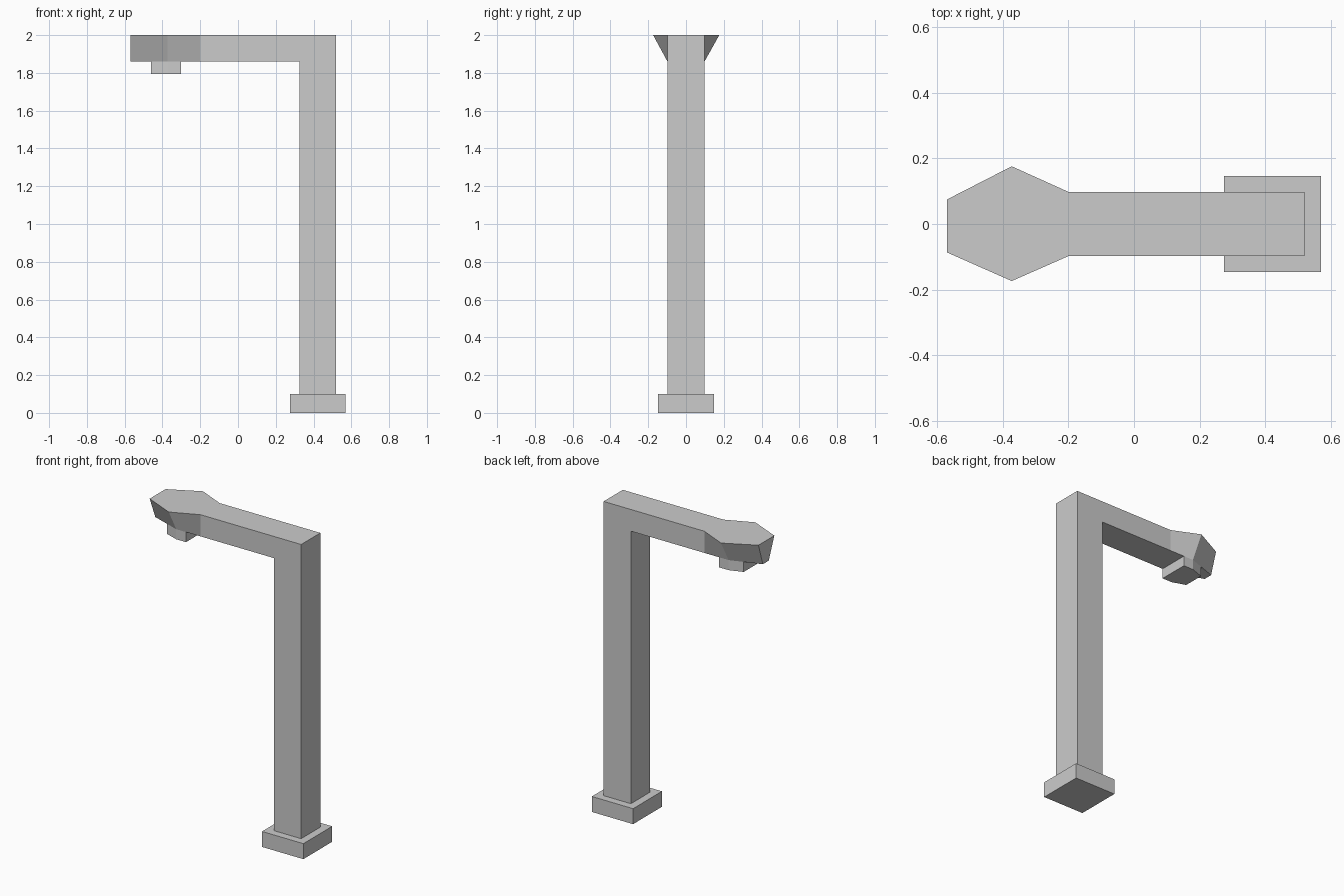
import bpy, bmesh

if "Cube" in bpy.data.objects:
    bpy.data.objects.remove(bpy.data.objects["Cube"])


def finish(bm, name):
    bmesh.ops.recalc_face_normals(bm, faces=bm.faces)
    mesh = bpy.data.meshes.new(name)
    bm.to_mesh(mesh)
    bm.free()
    obj = bpy.data.objects.new(name, mesh)
    bpy.context.collection.objects.link(obj)
    return obj


def prism(name, outline, z0, z1):
    bm = bmesh.new()
    face = bm.faces.new([bm.verts.new((x, y, z0)) for x, y in outline])
    top = bmesh.ops.extrude_face_region(bm, geom=[face], use_keep_orig=True)["geom"]
    for v in top:
        if isinstance(v, bmesh.types.BMVert):
            v.co.z = z1
    return finish(bm, name)


# Square foot
prism("base_plate", [(0.275, -0.147), (0.57, -0.147), (0.57, 0.147), (0.275, 0.147)], 0, 0.1)

# Lamp head, arm and post: cross-sections along x
# (x, top front y, top back y, bottom half width)
W, TOP, UNDER = 0.098, 2.0, 1.86
sections = [
    (-0.57, -0.087, 0.075, 0.03),
    (-0.373, -0.174, 0.176, W),
    (-0.2, -W, W, W),
    (0.325, -W, W, W),
    (0.52, -W, W, W),
]
bm = bmesh.new()
rings = [
    [bm.verts.new(p) for p in ((x, -b, UNDER), (x, b, UNDER), (x, back, TOP), (x, front, TOP))]
    for x, front, back, b in sections
]
for r0, r1 in zip(rings, rings[1:]):
    for i in range(4):
        j = (i + 1) % 4
        face = bm.faces.new((r0[i], r0[j], r1[j], r1[i]))
        if i == 0:
            underside = face
bm.faces.new(rings[0])
bm.faces.new(rings[-1])

# Post pulled down from the last underside face
post = bmesh.ops.extrude_discrete_faces(bm, faces=[underside])["faces"][0]
for v in post.verts:
    v.co.z = 0.1
bmesh.ops.remove_doubles(bm, verts=bm.verts, dist=0.0001)
finish(bm, "post_and_arm")

# Light block under the head, following its tapered underside
half = [(-0.303, W), (-0.373, W), (-0.46, 0.068)]
prism("light_block", half + [(x, -y) for x, y in reversed(half)], 1.795, UNDER)
